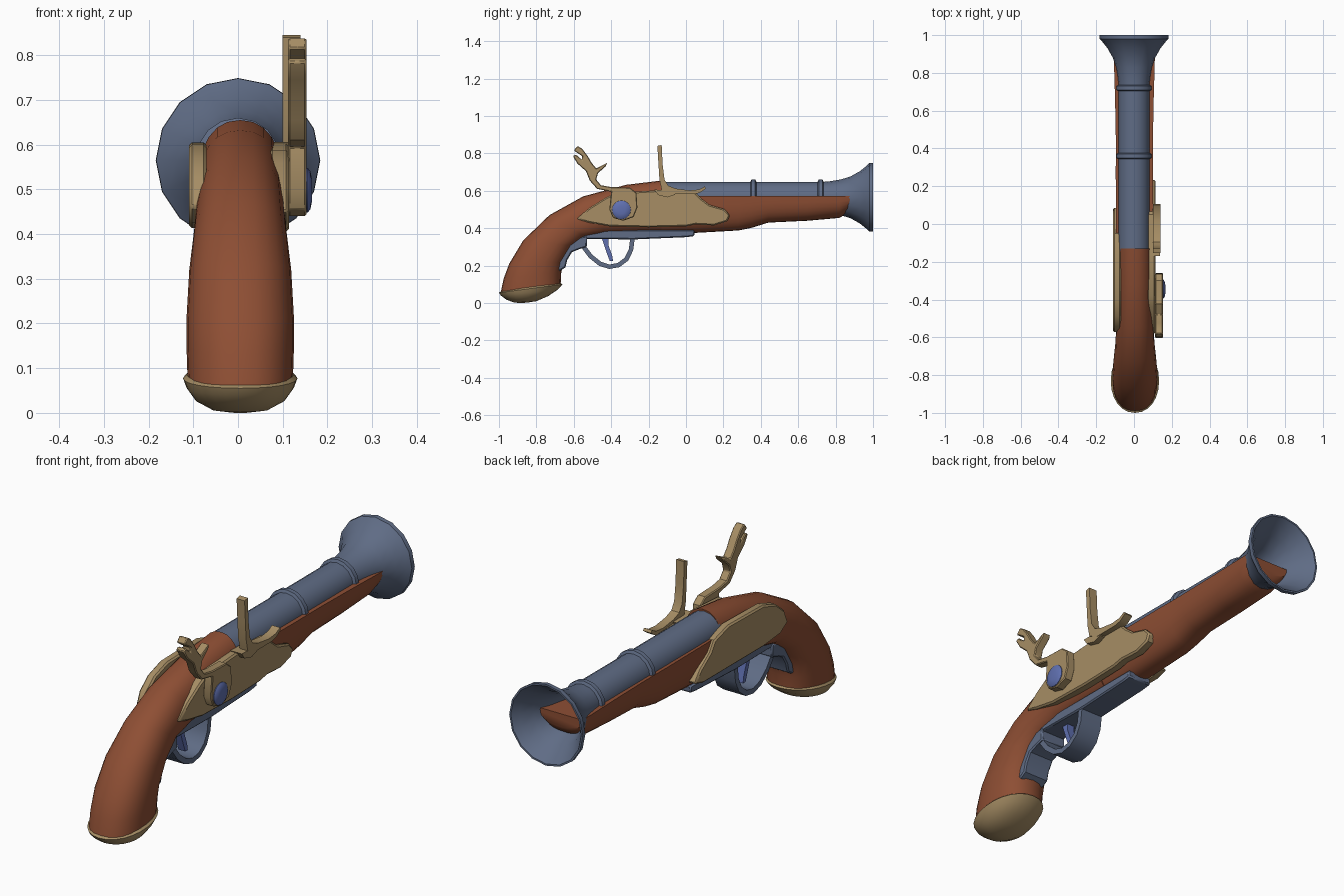
import bpy, bmesh, math
from mathutils import Vector


def material(name, rgb):
    m = bpy.data.materials.new(name)
    m.diffuse_color = (*rgb, 1)
    return m


WOOD = material("reddish wood", (0.27, 0.077, 0.034))
STEEL = material("slate steel", (0.115, 0.15, 0.235))
BRASS = material("dull brass", (0.385, 0.27, 0.13))
BLUE = material("blued screw", (0.115, 0.16, 0.43))


def finish(name, bm, mat, angle=35, bevel=0):
    bmesh.ops.remove_doubles(bm, verts=bm.verts, dist=1e-5)
    bmesh.ops.recalc_face_normals(bm, faces=bm.faces)
    me = bpy.data.meshes.new(name)
    bm.to_mesh(me)
    bm.free()
    me.materials.append(mat)
    ob = bpy.data.objects.new(name, me)
    bpy.context.collection.objects.link(ob)
    bpy.ops.object.select_all(action='DESELECT')
    ob.select_set(True)
    bpy.context.view_layer.objects.active = ob
    bpy.ops.object.shade_smooth_by_angle(angle=math.radians(angle))
    if bevel:
        b = ob.modifiers.new("edge", 'BEVEL')
        b.width, b.segments = bevel, 1
        b.limit_method, b.angle_limit = 'ANGLE', math.radians(50)
    return ob


def skin(name, rings, mat, angle=35, caps=True):
    """Bridge equal-length rings of points into a skin."""
    bm = bmesh.new()
    vs = [[bm.verts.new(p) for p in r] for r in rings]
    n = len(rings[0])
    for a, b in zip(vs, vs[1:]):
        for i in range(n):
            j = (i + 1) % n
            bm.faces.new((a[i], a[j], b[j], b[i]))
    if caps:
        bm.faces.new(vs[0])
        bm.faces.new(vs[-1])
    return finish(name, bm, mat, angle)


def lathe(name, profile, centre, axis, mat, sides=16):
    """Spin (along, radius) pairs about the x or y axis."""
    rings = []
    for a, r in profile:
        ring = []
        for i in range(sides):
            t = math.tau * i / sides
            u, v = max(r, 0.001) * math.cos(t), max(r, 0.001) * math.sin(t)
            ring.append(Vector(centre) + Vector((u, a, v) if axis == 'y' else (a, u, v)))
        rings.append(ring)
    return skin(name, rings, mat)


def plate(name, pts, x0, x1, mat, bevel=0.0, angle=35):
    """Extrude a (y, z) outline from x0 to x1."""
    bm = bmesh.new()
    a = [bm.verts.new((x0, y, z)) for y, z in pts]
    b = [bm.verts.new((x1, y, z)) for y, z in pts]
    n = len(pts)
    bm.faces.new(a)
    bm.faces.new(b)
    for i in range(n):
        j = (i + 1) % n
        bm.faces.new((a[i], a[j], b[j], b[i]))
    return finish(name, bm, mat, angle, bevel)


def strip(path, thick):
    """Outline of a band of even thickness along a (y, z) path."""
    p = [Vector(q) for q in path]
    left, right = [], []
    for i, q in enumerate(p):
        t = (p[min(i + 1, len(p) - 1)] - p[max(i - 1, 0)]).normalized()
        n = Vector((-t.y, t.x)) * thick / 2
        left.append(q + n)
        right.append(q - n)
    return [tuple(q) for q in left + right[::-1]]


def spow(v, e):
    return math.copysign(abs(v) ** e, v)


def oval(yt, zt, yb, zb, w, e=0.88, sides=24, cx=0.005):
    """Rounded section between a back point and a front point."""
    top, bot = Vector((cx, yt, zt)), Vector((cx, yb, zb))
    mid, half = (top + bot) / 2, (top - bot) / 2
    return [mid + half * spow(math.cos(math.tau * i / sides), e)
            + Vector((w * spow(math.sin(math.tau * i / sides), e), 0, 0))
            for i in range(sides)]


# grip and wrist of the stock
grip = [(-0.99, 0.06, -0.67, 0.10, 0.118), (-0.975, 0.13, -0.668, 0.155, 0.12),
        (-0.945, 0.21, -0.655, 0.22, 0.12), (-0.87, 0.335, -0.60, 0.305, 0.114),
        (-0.73, 0.47, -0.53, 0.35, 0.103), (-0.55, 0.57, -0.42, 0.365, 0.097),
        (-0.32, 0.632, -0.27, 0.37, 0.095), (-0.13, 0.655, -0.13, 0.37, 0.095)]
skin("grip", [oval(*s) for s in grip], WOOD, 50)

# fore stock: flat top, rounded belly
fore = [(-0.14, 0.37, 0.095), (0.05, 0.375, 0.097), (0.28, 0.388, 0.099),
        (0.35, 0.402, 0.098), (0.44, 0.43, 0.098), (0.65, 0.44, 0.102),
        (0.82, 0.455, 0.107), (0.87, 0.485, 0.108), (0.89, 0.515, 0.108)]
rings = []
for y, zb, w in fore:
    rings.append([(0.002 + w * spow(math.cos(math.pi * i / 16), 0.8), y,
                   0.573 - (0.573 - zb) * math.sin(math.pi * i / 16) ** 0.8)
                  for i in range(17)])
skin("fore_stock", rings, WOOD, 50)

# brass butt cap
cap = [(-0.985, 0.066, -0.67, 0.106, 0.12), (-1.0, 0.055, -0.66, 0.10, 0.128),
       (-0.99, 0.04, -0.685, 0.072, 0.12), (-0.96, 0.018, -0.735, 0.038, 0.10),
       (-0.92, 0.003, -0.80, 0.01, 0.062), (-0.89, 0.0, -0.85, 0.002, 0.02)]
skin("butt_cap", [oval(*s, e=0.95) for s in cap], BRASS, 40)

# barrel with two bands and a hollow flared muzzle
profile = [(-0.14, 0), (-0.14, 0.083)]
for y in (0.36, 0.72):
    profile += [(y - 0.016, 0.083), (y - 0.01, 0.095), (y + 0.01, 0.095), (y + 0.016, 0.083)]
profile += [(0.77, 0.086), (0.83, 0.096), (0.88, 0.112), (0.93, 0.14), (0.965, 0.168),
            (0.98, 0.183), (1.0, 0.184), (1.0, 0.176), (0.97, 0.155), (0.92, 0.12),
            (0.85, 0.088), (0.75, 0.065), (0.4, 0.06), (0.4, 0)]
lathe("barrel", profile, (0, 0, 0.565), 'y', STEEL)

# lock plate on the right, side plate on the left
lock = [(-0.585, 0.45), (-0.515, 0.51), (-0.435, 0.56), (-0.38, 0.588), (-0.17, 0.602),
        (0.05, 0.59), (0.08, 0.56), (0.125, 0.525), (0.205, 0.502), (0.235, 0.47),
        (0.22, 0.437), (0.15, 0.415), (0.05, 0.42), (0.0, 0.41), (-0.2, 0.405),
        (-0.41, 0.41), (-0.52, 0.43)]
plate("lock_plate", lock, 0.07, 0.114, BRASS, 0.007)
side = [(-0.575, 0.46), (-0.55, 0.52), (-0.49, 0.57), (-0.40, 0.60), (-0.15, 0.605),
        (-0.05, 0.575), (-0.02, 0.53), (0.05, 0.48), (0.09, 0.43), (0.03, 0.413),
        (-0.4, 0.413), (-0.52, 0.425)]
plate("side_plate", side, -0.11, -0.07, BRASS, 0.007)

# cock with open jaws, and its screw
cock = [(-0.40, 0.595), (-0.475, 0.61), (-0.515, 0.655), (-0.535, 0.705), (-0.58, 0.745),
        (-0.605, 0.785), (-0.59, 0.795), (-0.555, 0.765), (-0.555, 0.785), (-0.60, 0.815),
        (-0.58, 0.84), (-0.555, 0.825), (-0.525, 0.785), (-0.505, 0.75), (-0.48, 0.72),
        (-0.42, 0.75), (-0.43, 0.73), (-0.47, 0.695), (-0.48, 0.66), (-0.455, 0.63),
        (-0.40, 0.62), (-0.30, 0.617), (-0.265, 0.59), (-0.26, 0.51), (-0.28, 0.46),
        (-0.335, 0.44), (-0.39, 0.455), (-0.41, 0.50)]
plate("cock", cock, 0.112, 0.153, BRASS, 0.004)
lathe("cock_screw", [(0.12, 0), (0.12, 0.05), (0.156, 0.05), (0.162, 0.042), (0.166, 0.022),
                     (0.166, 0)], (0, -0.345, 0.498), 'x', BLUE)

# frizzen with its curled foot, and the pan below
frizzen = [(-0.153, 0.84), (-0.13, 0.845), (-0.125, 0.74), (-0.115, 0.66), (-0.095, 0.628),
           (-0.055, 0.612), (0.02, 0.602), (0.07, 0.607), (0.10, 0.623), (0.107, 0.612),
           (0.075, 0.59), (0.045, 0.582), (-0.08, 0.582), (-0.13, 0.605), (-0.142, 0.66),
           (-0.147, 0.74)]
plate("frizzen", frizzen, 0.10, 0.14, BRASS)
plate("pan", [(-0.17, 0.606), (-0.05, 0.603), (-0.06, 0.578), (-0.1, 0.565), (-0.15, 0.578)],
      0.08, 0.138, BRASS)

# trigger plate, guard bow and grip tail
plate("trigger_plate", [(-0.56, 0.375), (-0.53, 0.39), (0.045, 0.39), (0.045, 0.358),
                        (0.0, 0.352), (-0.28, 0.34), (-0.54, 0.343)],
      -0.055, 0.065, STEEL, 0.006)
bow = [(-0.285, 0.355), (-0.294, 0.285), (-0.318, 0.235), (-0.36, 0.203), (-0.41, 0.194),
       (-0.46, 0.21), (-0.51, 0.25), (-0.54, 0.29), (-0.56, 0.32)]
plate("trigger_guard", strip(bow, 0.024), -0.05, 0.06, STEEL, angle=50)
tail = [(-0.53, 0.36), (-0.53, 0.30), (-0.57, 0.288), (-0.61, 0.272), (-0.635, 0.23),
        (-0.645, 0.19), (-0.675, 0.172), (-0.71, 0.18), (-0.712, 0.22), (-0.675, 0.278),
        (-0.63, 0.305), (-0.595, 0.345)]
plate("guard_tail", tail, -0.06, 0.07, STEEL, 0.006)

# trigger
plate("trigger", [(-0.455, 0.36), (-0.415, 0.36), (-0.415, 0.31), (-0.395, 0.255),
                  (-0.39, 0.225), (-0.408, 0.225), (-0.43, 0.285)], -0.012, 0.022, BLUE)
